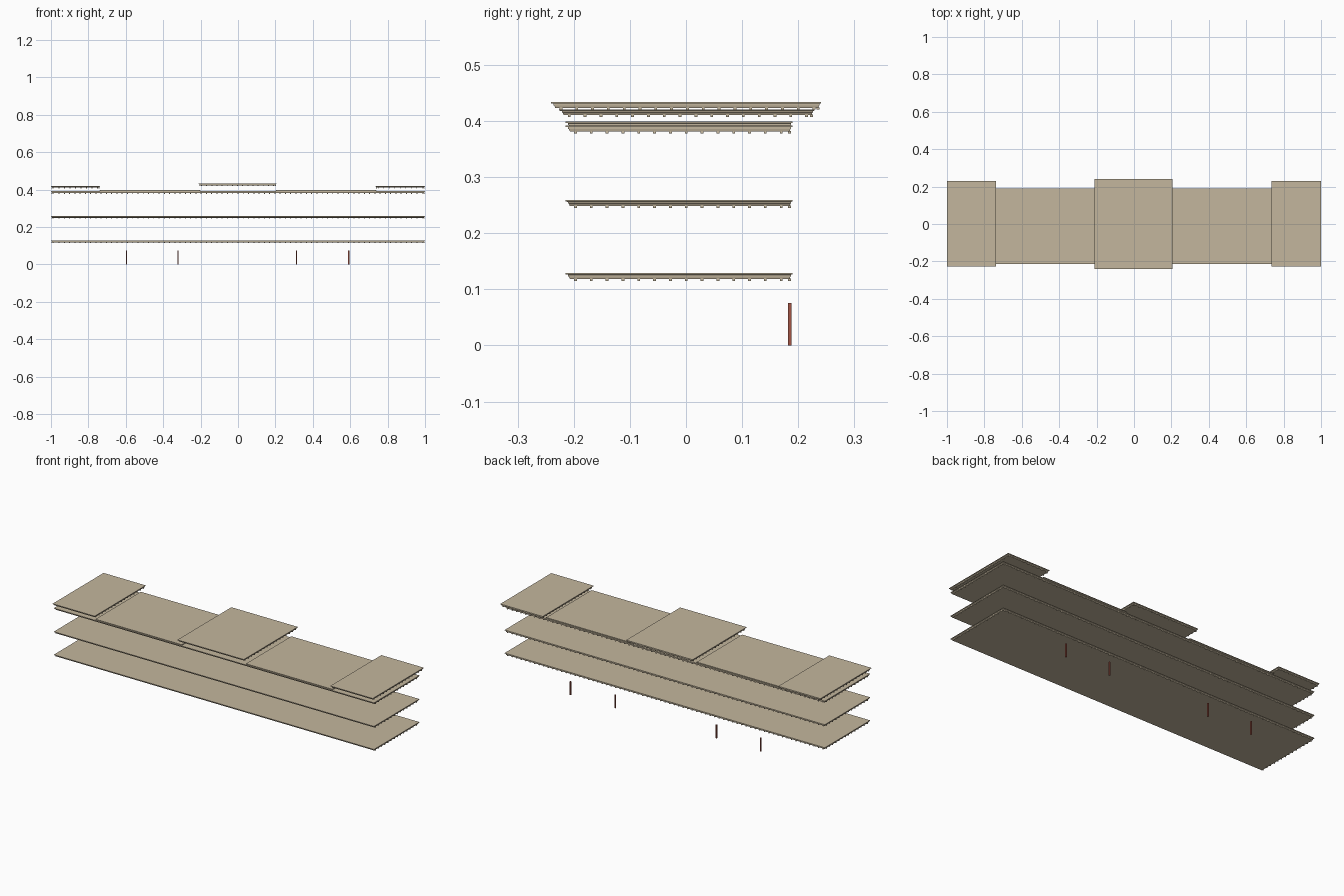
import bpy
import bmesh

old = bpy.data.objects.get("Cube")
if old:
    bpy.data.objects.remove(old, do_unlink=True)


def material(name, color):
    m = bpy.data.materials.new(name)
    m.use_nodes = True
    m.diffuse_color = color
    m.node_tree.nodes["Principled BSDF"].inputs["Base Color"].default_value = color
    return m


stone = material("tan stone", (0.55, 0.47, 0.34, 1))
red = material("brick red", (0.36, 0.09, 0.06, 1))


def finish(bm, name, mat):
    bmesh.ops.recalc_face_normals(bm, faces=bm.faces)
    mesh = bpy.data.meshes.new(name)
    bm.to_mesh(mesh)
    bm.free()
    mesh.materials.append(mat)
    ob = bpy.data.objects.new(name, mesh)
    bpy.context.collection.objects.link(ob)
    return ob


def add_box(bm, x0, x1, y0, y1, z0, z1):
    verts = bmesh.ops.create_cube(bm, size=1)["verts"]
    for v in verts:
        v.co.x = x1 if v.co.x > 0 else x0
        v.co.y = y1 if v.co.y > 0 else y0
        v.co.z = z1 if v.co.z > 0 else z0


# Moulding profile: inset from the edge, drop below the top
PROFILE = [(0, 0), (0, 0.0025), (0.003, 0.003), (0.003, 0.006),
           (0.004, 0.0065), (0.005, 0.0105)]


def cornice(name, x0, x1, y0, y1, top):
    """Stepped slab, its front edge sloping in further than the others."""
    bm = bmesh.new()
    rings = []
    for inset, drop in PROFILE:
        a, b, c, d = x0 + inset, x1 - inset, y0 + 1.6 * inset, y1 - inset
        rings.append([bm.verts.new((x, y, top - drop))
                      for x, y in ((a, c), (b, c), (b, d), (a, d))])
    for low, high in zip(rings, rings[1:]):
        for i in range(4):
            j = (i + 1) % 4
            bm.faces.new((low[i], low[j], high[j], high[i]))
    bm.faces.new(rings[0])
    bm.faces.new(rings[-1])
    return finish(bm, name, stone)


def dentils(name, x0, x1, y0, y1, top):
    """Small blocks under the back edge and both side edges."""
    bm = bmesh.new()
    w, gap = 0.005, 0.0282
    z0, z1 = top - 0.0138, top - 0.0095
    y = y0 + 0.018
    while y < y1 - 0.012:
        for x in (x0 + 0.003, x1 - 0.003 - w):
            add_box(bm, x, x + w, y - w / 2, y + w / 2, z0, z1)
        y += gap
    count = round((x1 - x0 - 0.03) / gap)
    for i in range(count + 1):
        x = x0 + 0.015 + (x1 - x0 - 0.03) * i / count
        add_box(bm, x - w / 2, x + w / 2, y1 - 0.008, y1 - 0.003, z0, z1)
    return finish(bm, name, stone)


# Storey bands, raised end roofs and raised centre roof
parts = [
    ("lower_band", -1, 1, -0.215, 0.19, 0.129),
    ("middle_band", -1, 1, -0.215, 0.19, 0.259),
    ("upper_band", -1, 1, -0.215, 0.19, 0.392),
    ("right_end_roof", -1, -0.737, -0.226, 0.229, 0.421),
    ("left_end_roof", 0.735, 1, -0.226, 0.229, 0.421),
    ("centre_roof", -0.21, 0.205, -0.241, 0.241, 0.434),
]
for name, *dims in parts:
    cornice(name, *dims)
    dentils(name + "_dentils", *dims)

# Roofs between the raised parts
for name, x0, x1 in (("right_wing_roof", -0.74, -0.2), ("left_wing_roof", 0.2, 0.74)):
    cornice(name, x0, x1, -0.215, 0.19, 0.399)

# Thin posts at the back
for i, x in enumerate((-0.597, -0.32, 0.313, 0.592)):
    bm = bmesh.new()
    add_box(bm, x - 0.003, x + 0.003, 0.182, 0.188, 0, 0.076)
    finish(bm, f"back_post_{i + 1}", red)
